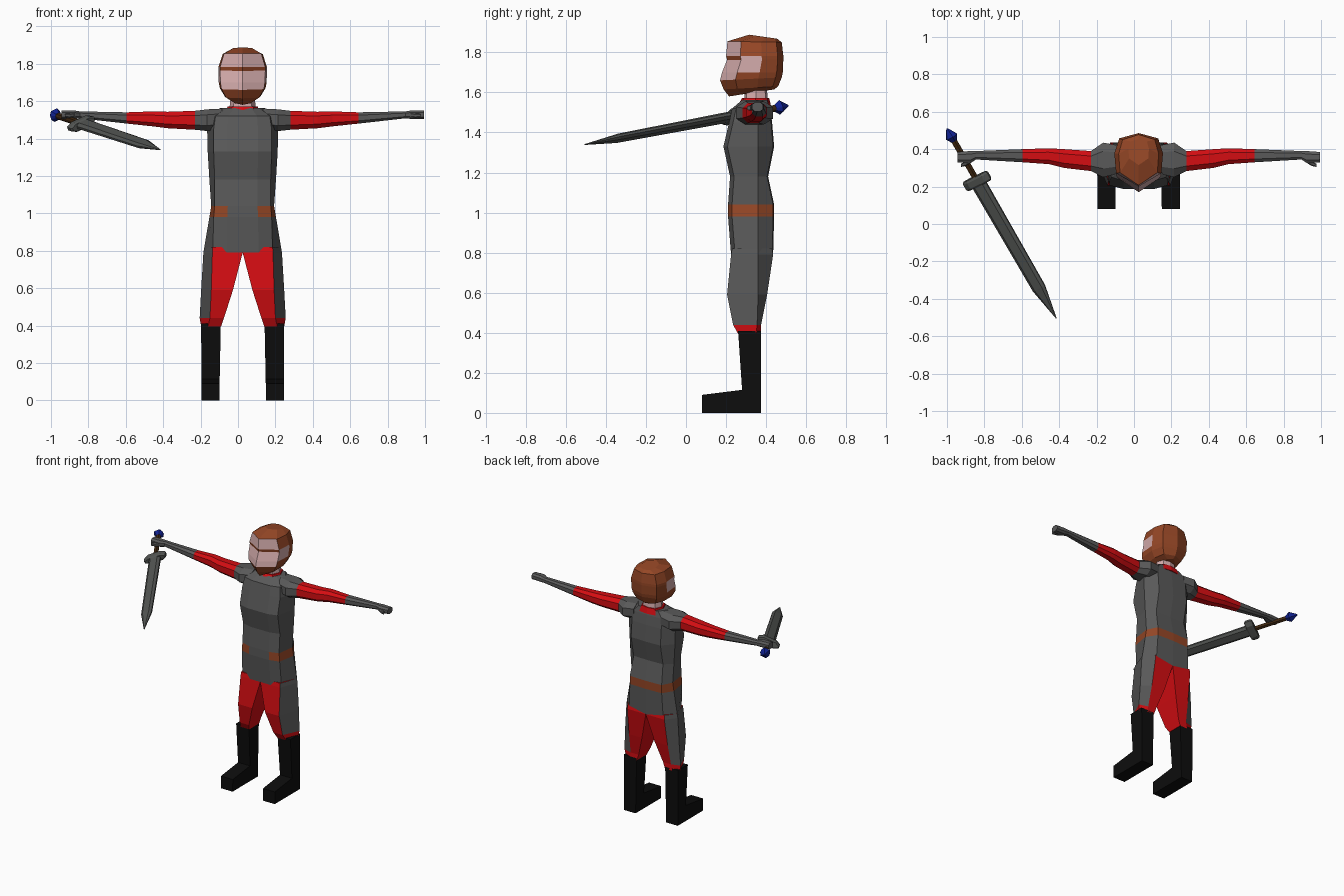
import bpy, bmesh
from mathutils import Vector

if "Cube" in bpy.data.objects:
    bpy.data.objects.remove(bpy.data.objects["Cube"])

CX = 0.025  # centre line of the figure


def mat(name, r, g, b):
    m = bpy.data.materials.new(name)
    m.diffuse_color = (r, g, b, 1)
    m.use_nodes = True
    m.node_tree.nodes["Principled BSDF"].inputs["Base Color"].default_value = m.diffuse_color
    return m


GRAY = mat("cloth gray", 0.10, 0.10, 0.10)
RED = mat("cloth red", 0.66, 0.004, 0.006)
BROWN = mat("leather brown", 0.30, 0.062, 0.019)
SKIN = mat("skin", 0.66, 0.41, 0.41)
BLACK = mat("boot black", 0.004, 0.004, 0.004)
STEEL = mat("steel", 0.085, 0.09, 0.085)
GRIP = mat("grip brown", 0.05, 0.02, 0.005)
BLUE = mat("pommel blue", 0.005, 0.015, 0.28)


def loft(name, rings, mats, pick=lambda i, j: 0):
    """Skin a stack of equal rings and cap both ends; pick(row, segment) gives the colour."""
    bm = bmesh.new()
    rows = [[bm.verts.new(p) for p in ring] for ring in rings]
    n = len(rows[0])
    for i in range(len(rows) - 1):
        for j in range(n):
            k = (j + 1) % n
            f = bm.faces.new((rows[i][j], rows[i][k], rows[i + 1][k], rows[i + 1][j]))
            f.material_index = pick(i, j)
    for row in (rows[0], rows[-1]):
        bm.faces.new(row)
    bmesh.ops.recalc_face_normals(bm, faces=bm.faces)
    me = bpy.data.meshes.new(name)
    bm.to_mesh(me)
    bm.free()
    for m in mats:
        me.materials.append(m)
    ob = bpy.data.objects.new(name, me)
    bpy.context.collection.objects.link(ob)
    return ob


def mirror_ring(half):
    """Close a half outline (first and last points on the centre line)."""
    full = half + [(-x, y, z) for x, y, z in half[-2:0:-1]]
    return [(CX + x, y, z) for x, y, z in full]


# tunic: z, front half, side half, back half, front y, side y, back y
tunic_rows = [
    (0.79, .16, .21, .14, .225, .36, .435), (0.98, .155, .178, .13, .21, .36, .44),
    (1.04, .15, .168, .13, .21, .36, .44), (1.18, .15, .178, .12, .22, .36, .41),
    (1.33, .155, .187, .12, .187, .36, .44), (1.45, .155, .19, .12, .215, .36, .43),
    (1.52, .145, .185, .12, .23, .36, .42), (1.562, .085, .12, .08, .28, .35, .41)]
tunic = [mirror_ring([(0, yf, z), (a * .53, yf, z), (a, yf + .02, z), (w, ym, z),
                      (b, yb - .005, z), (0, yb, z)])
         for z, a, w, b, yf, ym, yb in tunic_rows]
loft("tunic", tunic, [GRAY, BROWN], lambda i, j: int(i == 1 and j not in (0, 9)))

# collar and neck
def block(z, w, yf, yb):
    return mirror_ring([(0, yf, z), (w * .7, yf + .01, z), (w, (yf + yb) / 2, z),
                        (w * .7, yb - .01, z), (0, yb, z)])


loft("collar", [block(1.53, .095, .255, .425), block(1.572, .08, .28, .415)], [RED])
loft("neck", [block(1.55, .072, .29, .41), block(1.66, .06, .295, .40)], [SKIN])

# helmet with face openings: front z, back z, front y, back y, half width
helmet_rows = [
    (1.58, 1.615, .215, .44, .045), (1.615, 1.63, .188, .46, .095),
    (1.66, 1.675, .170, .478, .122), (1.70, 1.70, .180, .483, .128),
    (1.762, 1.765, .205, .486, .130), (1.782, 1.782, .200, .486, .130),
    (1.855, 1.85, .207, .478, .107), (1.888, 1.868, .315, .455, .055)]
helmet = []
for zf, zb, yf, yb, w in helmet_rows:
    d = yb - yf
    pts = [(0, 0), (w * .93, .25), (w, .62), (w * .8, .9), (0, 1)]
    helmet.append(mirror_ring([(x, yf + d * t, zf + (zb - zf) * t) for x, t in pts]))


def face_rule(i, j):
    front = j in (0, 7) and i in (2, 3, 5)
    side = j in (1, 6) and i in (3, 4)
    return int(front or side)


loft("helmet", helmet, [BROWN, SKIN], face_rule)


def box_ring(x, yf, yb, zb, zt):
    """Chamfered rectangle across the x axis."""
    cy, cz = (yb - yf) * .25, (zt - zb) * .25
    return [(x, yf + cy, zb), (x, yb - cy, zb), (x, yb, zb + cz), (x, yb, zt - cz),
            (x, yb - cy, zt), (x, yf + cy, zt), (x, yf, zt - cz), (x, yf, zb + cz)]


# arm: distance from centre, front y, back y, low z, high z
arm_rows = [
    (.11, .27, .42, 1.45, 1.56), (.19, .25, .435, 1.44, 1.556), (.255, .283, .39, 1.447, 1.548),
    (.40, .30, .40, 1.455, 1.543), (.48, .32, .405, 1.465, 1.545), (.62, .33, .40, 1.48, 1.54),
    (.87, .345, .39, 1.508, 1.545), (.90, .325, .39, 1.505, 1.55), (.97, .33, .385, 1.505, 1.55)]
thumb_rows = [(.885, .335, .36, 1.51, 1.54), (.925, .31, .335, 1.51, 1.535),
              (.95, .305, .322, 1.512, 1.532)]
# leg: z, inner x, front outer x, side x, front y, side y, back y
leg_rows = [
    (.82, .0, .16, .205, .23, .36, .43), (.79, .0, .162, .21, .225, .36, .435),
    (.59, .052, .168, .222, .205, .36, .405), (.44, .10, .175, .23, .235, .355, .375),
    (.395, .115, .185, .222, .26, .35, .375)]
# boot side outline (y, z)
boot = [(.26, .41), (.28, .115), (.08, .09), (.08, 0), (.375, 0), (.375, .41)]

for side, s in (("left", 1), ("right", -1)):
    loft(side + "_arm", [box_ring(CX + s * r[0], *r[1:]) for r in arm_rows],
         [GRAY, RED], lambda i, j: int(2 <= i < 5))
    loft(side + "_thumb", [box_ring(CX + s * r[0], *r[1:]) for r in thumb_rows], [GRAY])
    # trousers are red with gray coat panels on the outside
    legs = [[(CX + s * x, y, z) for x, y in
             ((xi, yf), (xf, yf), (xs, ys), (xf - .01, yb), (xi, yb))]
            for z, xi, xf, xs, yf, ys, yb in leg_rows]
    loft(side + "_leg", legs, [RED, GRAY], lambda i, j: int(i < 3 and j in (1, 2)))
    loft(side + "_boot",
         [[(CX + s * (x + dx * (.41 - z)), y, z) for y, z in boot]
          for x, dx in ((.117, .02), (.222, -.005))], [BLACK])

# sword frame: axis from pommel tip to blade tip, plus width and thickness directions
P0, P1 = Vector((-1.0, .51, 1.533)), Vector((-.415, -.505, 1.34))
AX = (P1 - P0).normalized()
WD = Vector((.76, .49, .40))
WD = (WD - AX * WD.dot(AX)).normalized()
TH = AX.cross(WD)
LENGTH = (P1 - P0).length


def sword_part(name, sections, material, diamond=False):
    """sections: distance along the axis, half width, half thickness."""
    shape = [(1, 0), (0, 1), (-1, 0), (0, -1)] if diamond else \
            [(1, .35), (.6, 1), (-.6, 1), (-1, .35), (-1, -.35), (-.6, -1), (.6, -1), (1, -.35)]
    loft(name, [[P0 + AX * d + WD * (u * w) + TH * (v * t) for u, v in shape]
                for d, w, t in sections], [material])


sword_part("pommel", [(0, .004, .004), (.05, .032, .032), (.078, .016, .016)], BLUE)
sword_part("grip", [(.07, .015, .015), (.31, .015, .015)], GRIP)
sword_part("guard", [(.30, .072, .02), (.312, .078, .026), (.345, .078, .026), (.355, .07, .02)], STEEL)
sword_part("blade", [(.35, .042, .02), (LENGTH - .19, .038, .016), (LENGTH, .002, .002)], STEEL)
